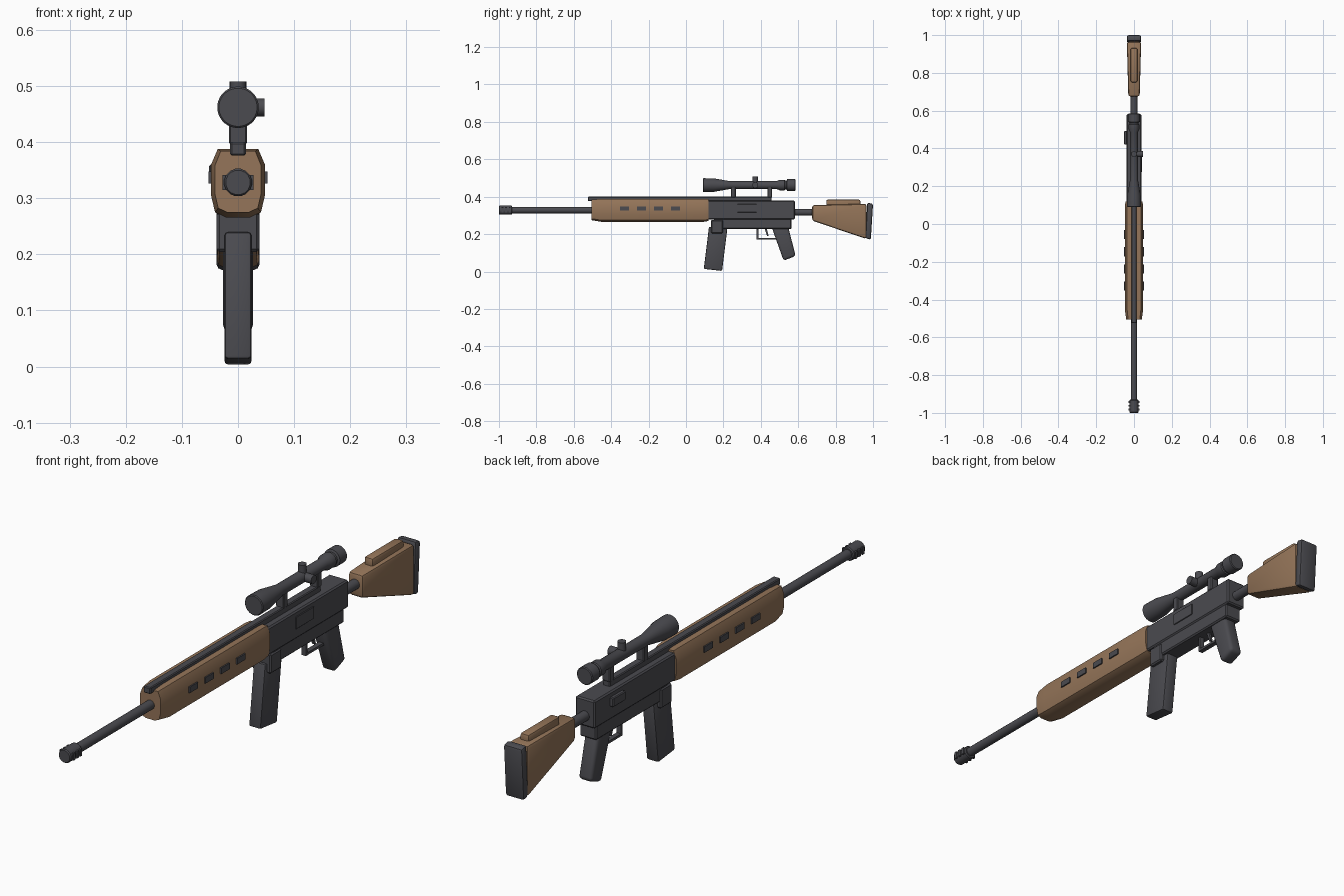
import bpy, bmesh, math
from mathutils import Vector, Matrix

default = bpy.data.objects.get("Cube")
if default:
    bpy.data.objects.remove(default, do_unlink=True)


def material(name, rgb):
    mat = bpy.data.materials.new(name)
    mat.use_nodes = True
    colour = (*rgb, 1)
    mat.diffuse_color = colour
    mat.node_tree.nodes["Principled BSDF"].inputs["Base Color"].default_value = colour
    return mat


METAL = material("dark_metal", (0.07, 0.07, 0.08))
WOOD = material("warm_wood", (0.30, 0.178, 0.1))
parts = []


def finish(name, bm, mat, bevel=0, segments=1):
    if bevel:
        bmesh.ops.bevel(bm, geom=bm.edges[:], offset=bevel, segments=segments,
                        profile=0.5, affect='EDGES', clamp_overlap=True)
    bmesh.ops.recalc_face_normals(bm, faces=bm.faces[:])
    mesh = bpy.data.meshes.new(name)
    bm.to_mesh(mesh)
    bm.free()
    mesh.materials.append(mat)
    obj = bpy.data.objects.new(name, mesh)
    bpy.context.collection.objects.link(obj)
    parts.append(obj)
    return obj


def loft(name, rings, mat, bevel=0, segments=1):
    """Skin a list of closed rings of points and cap both ends."""
    bm = bmesh.new()
    rows = [[bm.verts.new(p) for p in ring] for ring in rings]
    count = len(rows[0])
    for a, b in zip(rows, rows[1:]):
        for i in range(count):
            j = (i + 1) % count
            bm.faces.new((a[i], a[j], b[j], b[i]))
    bm.faces.new(rows[0])
    bm.faces.new(rows[-1])
    return finish(name, bm, mat, bevel, segments)


def prism(name, profile, half, mat, bevel=0, segments=1, x=0):
    """Side profile of (y, z) points, extruded across x."""
    rings = [[(x + side * half, y, z) for y, z in profile] for side in (-1, 1)]
    return loft(name, rings, mat, bevel, segments)


def box(name, x, half, y, z, mat=METAL, bevel=0, segments=1):
    profile = [(y[0], z[0]), (y[1], z[0]), (y[1], z[1]), (y[0], z[1])]
    return prism(name, profile, half, mat, bevel, segments, x)


def lathe(name, profile, z, sides=24):
    """Turned part along y from (y, radius) pairs."""
    angles = [2 * math.pi * (i + 0.5) / sides for i in range(sides)]
    rings = [[(r * math.cos(a), y, z + r * math.sin(a)) for a in angles]
             for y, r in profile]
    return loft(name, rings, METAL)


def knob(name, start, end, radius, sides=16):
    start, end = Vector(start), Vector(end)
    axis = end - start
    turn = axis.to_track_quat('Z', 'Y').to_matrix().to_4x4()
    bm = bmesh.new()
    bmesh.ops.create_cone(bm, cap_ends=True, segments=sides, radius1=radius,
                          radius2=radius, depth=axis.length,
                          matrix=Matrix.Translation((start + end) / 2) @ turn)
    return finish(name, bm, METAL)


# Barrel and muzzle brake with side ribs
BORE = 0.328
lathe("barrel", [(-0.95, 0.017), (-0.48, 0.017)], BORE, 16)
lathe("muzzle_brake", [(-1, 0.022), (-0.996, 0.025), (-0.934, 0.025), (-0.93, 0.022)], BORE, 16)
for i in range(3):
    y = -0.982 + i * 0.02
    box(f"muzzle_rib_{i + 1}", 0, 0.028, (y - 0.005, y + 0.005), (BORE - 0.013, BORE + 0.013))

# Wooden handguard, chamfered section tapering at both ends
half_section = [(0.022, 0.266), (0.041, 0.275), (0.048, 0.305),
                (0.048, 0.36), (0.036, 0.388)]
section = half_section + [(-x, z) for x, z in reversed(half_section)]
stations = [(-0.505, 0.86), (-0.455, 1), (0.095, 1), (0.12, 0.94)]
loft("handguard", [[(x * s, y, BORE + (z - BORE) * (s if z < BORE else (1 + s) / 2))
                    for x, z in section] for y, s in stations], WOOD)

# Vent plates along both sides of the handguard
for side, label in ((1, "left"), (-1, "right")):
    for i in range(4):
        y = -0.329 + i * 0.091
        box(f"{label}_vent_{i + 1}", side * 0.049, 0.004, (y - 0.024, y + 0.024),
            (0.326, 0.348))

# Top rail
box("top_rail", 0, 0.014, (-0.525, 0.458), (0.376, 0.4), bevel=0.003)

# Receiver
box("upper_receiver", 0, 0.039, (0.115, 0.582), (0.278, 0.379), bevel=0.005)
box("lower_receiver", 0, 0.034, (0.15, 0.565), (0.228, 0.285), bevel=0.005)
box("magazine_well", 0, 0.038, (0.134, 0.198), (0.204, 0.276), bevel=0.005)
box("side_panel", 0.0395, 0.003, (0.275, 0.378), (0.316, 0.36), bevel=0.001)
box("bolt_catch", -0.044, 0.008, (0.42, 0.492), (0.326, 0.36), bevel=0.003)

# Magazine and pistol grip
prism("magazine", [(0.095, 0.014), (0.193, 0.003), (0.221, 0.229), (0.123, 0.24)],
      0.024, METAL, 0.006, 2)
prism("pistol_grip", [(0.522, 0.058), (0.586, 0.083), (0.545, 0.245), (0.458, 0.237)],
      0.027, METAL, 0.013, 3)

# Trigger and its guard
box("guard_bar", 0, 0.009, (0.378, 0.49), (0.17, 0.179))
box("guard_post", 0, 0.009, (0.378, 0.387), (0.17, 0.235))
prism("trigger", [(0.434, 0.19), (0.442, 0.19), (0.43, 0.235), (0.418, 0.235)], 0.005, METAL)

# Buttstock, widening towards the rear
lathe("stock_tube", [(0.57, 0.018), (0.7, 0.018)], 0.317, 16)
butt_ends = [(0.675, 0.030, 0.272, 0.355), (0.965, 0.038, 0.174, 0.362)]
loft("buttstock", [[(-w, y, lo), (w, y, lo), (w, y, hi), (-w, y, hi)]
                   for y, w, lo, hi in butt_ends], WOOD, 0.011, 2)
box("cheek_rest", 0, 0.018, (0.75, 0.932), (0.345, 0.384), WOOD, 0.008, 2)
prism("butt_pad", [(0.959, 0.178), (0.988, 0.17), (1, 0.362), (0.969, 0.368)],
      0.038, METAL, 0.009, 2)

# Telescopic sight
SIGHT = 0.462
lathe("sight_body", [(0.09, 0.034), (0.093, 0.037), (0.15, 0.036), (0.235, 0.021),
                     (0.485, 0.021), (0.5, 0.028), (0.527, 0.028), (0.53, 0.024),
                     (0.538, 0.024), (0.541, 0.032), (0.582, 0.032), (0.585, 0.029)], SIGHT, 32)
knob("elevation_knob", (0, 0.37, SIGHT), (0, 0.37, 0.508), 0.015)
knob("windage_knob", (0, 0.37, SIGHT), (0.047, 0.37, SIGHT), 0.016)
for i, y in enumerate((0.253, 0.448)):
    box(f"sight_mount_{i + 1}", 0, 0.016, (y - 0.013, y + 0.013), (0.396, 0.455), bevel=0.003)

# Smooth the rounded parts, keeping the hard edges
bpy.ops.object.select_all(action='DESELECT')
for obj in parts:
    obj.select_set(True)
bpy.context.view_layer.objects.active = parts[0]
bpy.ops.object.shade_smooth_by_angle(angle=math.radians(32))
